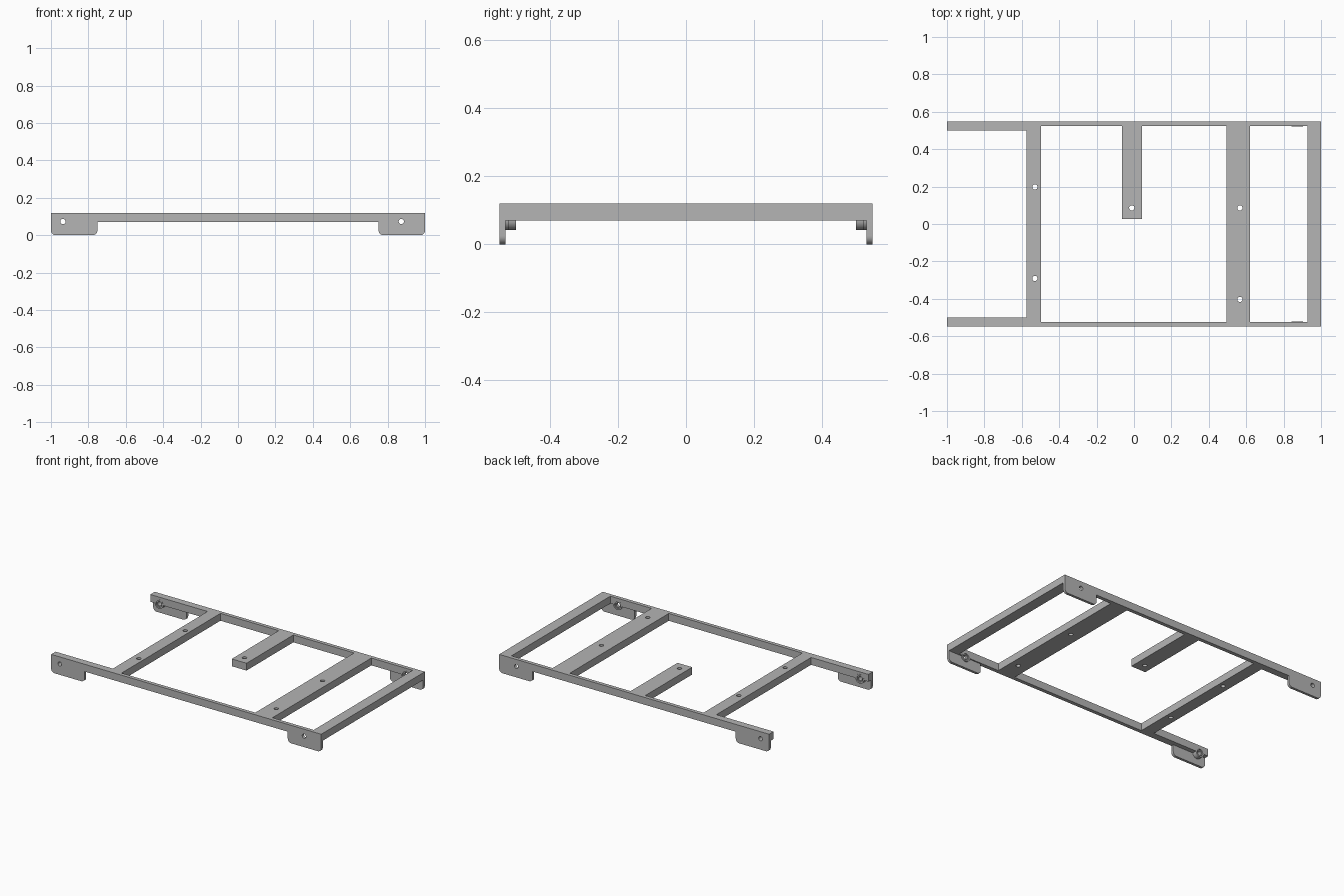
import bpy, bmesh, math
from mathutils import Matrix

cube = bpy.data.objects.get("Cube")
if cube:
    bpy.data.objects.remove(cube, do_unlink=True)

TOP, UNDER = 0.12, 0.071        # frame height range
OUT, WALL, RAIL, FLANGE = 0.548, 0.531, 0.523, 0.501   # side faces, outer to inner

grey = bpy.data.materials.new("frame_grey")
grey.use_nodes = True
grey.diffuse_color = (0.46, 0.46, 0.46, 1)
grey.node_tree.nodes["Principled BSDF"].inputs["Base Color"].default_value = (0.46, 0.46, 0.46, 1)


def finish(name, bm):
    bmesh.ops.recalc_face_normals(bm, faces=bm.faces)
    mesh = bpy.data.meshes.new(name)
    bm.to_mesh(mesh)
    bm.free()
    mesh.materials.append(grey)
    obj = bpy.data.objects.new(name, mesh)
    bpy.context.collection.objects.link(obj)
    return obj


def box(name, x0, x1, y0, y1, z0=UNDER, z1=TOP):
    bm = bmesh.new()
    bmesh.ops.create_cube(bm, size=1)
    for v in bm.verts:
        v.co.x = x1 if v.co.x > 0 else x0
        v.co.y = max(y0, y1) if v.co.y > 0 else min(y0, y1)
        v.co.z = z1 if v.co.z > 0 else z0
    return finish(name, bm)


def cylinder(name, centre, radius, depth, along_y=False):
    bm = bmesh.new()
    turn = Matrix.Rotation(math.pi / 2, 4, "X") if along_y else Matrix()
    bmesh.ops.create_cone(bm, cap_ends=True, segments=32, radius1=radius, radius2=radius,
                          depth=depth, matrix=Matrix.Translation(centre) @ turn)
    return finish(name, bm)


def drill(obj, cutters):
    for cutter in cutters:
        mod = obj.modifiers.new("hole", "BOOLEAN")
        mod.operation, mod.solver, mod.object = "DIFFERENCE", "EXACT", cutter
    graph = bpy.context.evaluated_depsgraph_get()
    mesh = bpy.data.meshes.new_from_object(obj.evaluated_get(graph))
    obj.modifiers.clear()
    obj.data = mesh


def smooth(obj):
    bpy.ops.object.select_all(action="DESELECT")
    obj.select_set(True)
    bpy.context.view_layer.objects.active = obj
    bpy.ops.object.shade_smooth_by_angle(angle=math.radians(30))


def foot_outline(x0, x1, r=0.025):
    """Hanging foot seen from the side, with rounded lower corners."""
    pts = [(x0, UNDER)]
    for cx, start in ((x0 + r, math.pi), (x1 - r, 1.5 * math.pi)):
        for i in range(7):
            a = start + i * math.pi / 12
            pts.append((cx + r * math.cos(a), r + r * math.sin(a)))
    return pts + [(x1, UNDER)]


def side_wall(name, s):
    """Outer wall of a side rail, including both feet."""
    outline = [(-1, TOP)] + foot_outline(-1, -0.752) + foot_outline(0.752, 1) + [(1, TOP)]
    bm = bmesh.new()
    face = bm.faces.new([bm.verts.new((x, s * OUT, z)) for x, z in outline])
    ext = bmesh.ops.extrude_face_region(bm, geom=[face])
    for v in ext["geom"]:
        if isinstance(v, bmesh.types.BMVert):
            v.co.y = s * WALL
    return finish(name, bm)


# Side rails with feet, bosses and bolt holes, front and back
BOLT_Z, BAR_END = 0.073, -0.576
for side, s in (("front", -1), ("back", 1)):
    parts = [side_wall(side + "_side_wall", s),
             box(side + "_wide_flange", -1, BAR_END, s * FLANGE, s * WALL),
             box(side + "_rail", BAR_END, 1, s * RAIL, s * WALL)]
    cutters = []
    for end, x, inner in (("right", -0.936, FLANGE), ("left", 0.873, RAIL)):
        inner -= 0.001
        parts.append(cylinder(f"{side}_{end}_boss", (x, s * (inner + WALL) / 2, BOLT_Z),
                              0.031, WALL - inner, True))
        cutters.append(cylinder("bolt_cutter", (x, s * OUT, BOLT_Z), 0.014, 0.2, True))
        cutters.append(cylinder("recess_cutter", (x, s * inner, BOLT_Z), 0.021, 0.014, True))
    for part in parts:
        drill(part, cutters)
        smooth(part)
    for cutter in cutters:
        bpy.data.objects.remove(cutter, do_unlink=True)

# Cross bars with their screw holes
bars = [("right_cross_bar", BAR_END, -0.496, -RAIL, -0.53, (0.198, -0.291)),
        ("centre_stub_bar", -0.065, 0.044, 0.027, -0.012, (0.086,)),
        ("left_cross_bar", 0.494, 0.621, -RAIL, 0.566, (0.086, -0.403)),
        ("end_bar", 0.927, 1, -RAIL, 0, ())]
for name, x0, x1, y0, hole_x, hole_ys in bars:
    bar = box(name, x0, x1, y0, RAIL)
    cutters = [cylinder("screw_cutter", (hole_x, y, TOP), 0.014, 0.3) for y in hole_ys]
    drill(bar, cutters)
    smooth(bar)
    for cutter in cutters:
        bpy.data.objects.remove(cutter, do_unlink=True)
